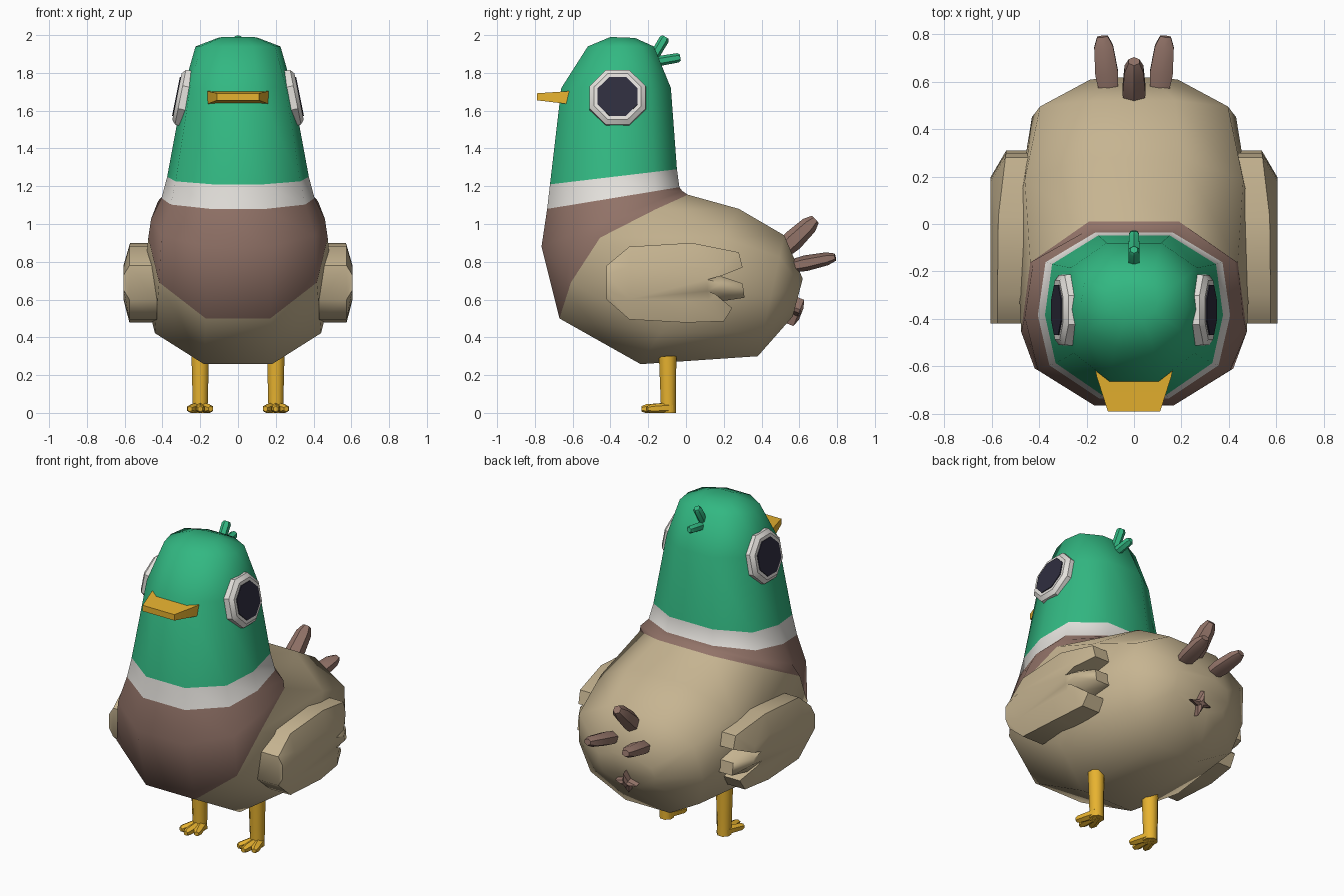
import bpy, bmesh, math
from mathutils import Vector, Matrix

cube = bpy.data.objects.get("Cube")
if cube:
    bpy.data.objects.remove(cube, do_unlink=True)


def material(name, rgb):
    lin = [((c / 255 + 0.055) / 1.055) ** 2.4 for c in rgb] + [1.0]
    m = bpy.data.materials.new(name)
    m.use_nodes = True
    m.diffuse_color = lin
    bsdf = next(n for n in m.node_tree.nodes if n.type == 'BSDF_PRINCIPLED')
    bsdf.inputs["Base Color"].default_value = lin
    bsdf.inputs["Roughness"].default_value = 0.8
    return m


GREEN = material("green", (50, 184, 130))
WHITE = material("white", (228, 225, 220))
BROWN = material("brown", (146, 115, 104))
BEIGE = material("beige", (198, 180, 145))
YELLOW = material("yellow", (233, 180, 48))
DARK = material("dark", (46, 45, 62))


def loft(name, rings, mats, band_mats=None, angle=60):
    """Join closed rings of equal point count and cap both ends."""
    bm = bmesh.new()
    vr = [[bm.verts.new(p) for p in r] for r in rings]
    n = len(rings[0])
    for k in range(len(vr) - 1):
        for i in range(n):
            j = (i + 1) % n
            f = bm.faces.new((vr[k][i], vr[k][j], vr[k + 1][j], vr[k + 1][i]))
            f.material_index = band_mats[k] if band_mats else 0
    first = bm.faces.new(vr[0][::-1])
    last = bm.faces.new(vr[-1])
    if band_mats:
        first.material_index, last.material_index = band_mats[0], band_mats[-1]
    bmesh.ops.recalc_face_normals(bm, faces=bm.faces)
    me = bpy.data.meshes.new(name)
    bm.to_mesh(me)
    bm.free()
    ob = bpy.data.objects.new(name, me)
    bpy.context.collection.objects.link(ob)
    for m in mats:
        me.materials.append(m)
    bpy.ops.object.select_all(action='DESELECT')
    ob.select_set(True)
    bpy.context.view_layer.objects.active = ob
    bpy.ops.object.shade_smooth_by_angle(angle=math.radians(angle))
    return ob


def rod(name, p0, p1, stops, mat, sides=6, flat=1.0, angle=50):
    """Prism along p0-p1; stops are (fraction along, radius) pairs."""
    p0, p1 = Vector(p0), Vector(p1)
    d = (p1 - p0).normalized()
    ref = Vector((1, 0, 0)) if abs(d.x) < 0.9 else Vector((0, 0, 1))
    u = (ref - d * ref.dot(d)).normalized()
    v = d.cross(u)
    rings = []
    for t, r in stops:
        c = p0.lerp(p1, t)
        ring = []
        for i in range(sides):
            a = 2 * math.pi * (i + 0.5) / sides
            ring.append(c + u * r * math.cos(a) + v * r * flat * math.sin(a))
        rings.append(ring)
    return loft(name, rings, [mat], angle=angle)


# Body: ten-sided sections from crown to rump
# front y, front z, back y, back z, half width, side shift y, side shift z
SECTIONS = [
    (-0.40, 1.99, -0.27, 1.985, 0.10, 0, 0),
    (-0.52, 1.94, -0.17, 1.94, 0.225, 0, 0),
    (-0.66, 1.72, -0.08, 1.72, 0.288, 0, 0),
    (-0.72, 1.21, -0.048, 1.29, 0.375, 0, 0),
    (-0.735, 1.08, -0.035, 1.195, 0.405, 0, 0),
    (-0.765, 0.88, -0.02, 1.175, 0.46, 0, 0),
    (-0.67, 0.50, 0.01, 1.155, 0.475, -0.125, 0.10),
    (-0.24, 0.258, 0.28, 1.08, 0.50, 0, 0),
    (0.38, 0.30, 0.52, 0.94, 0.43, 0, 0),
    (0.565, 0.51, 0.618, 0.71, 0.20, 0, 0),
]
ALONG = (0, 0.2, 0.5, 0.82, 1)
WIDTH = (0.36, 0.88, 1, 0.92, 0.40)
SHIFT = (0, 0.6, 1, 0.4, 0)


def section(fy, fz, by, bz, w, sy, sz):
    half = [Vector((w * k, fy + (by - fy) * t + sy * s, fz + (bz - fz) * t + sz * s))
            for t, k, s in zip(ALONG, WIDTH, SHIFT)]
    return half + [Vector((-p.x, p.y, p.z)) for p in reversed(half)]


loft("body", [section(*s) for s in SECTIONS], [GREEN, WHITE, BROWN, BEIGE],
     [0, 0, 0, 1, 2, 2, 3, 3, 3])

# Beak: tapered slab
loft("beak", [[(-w, y, z0), (w, y, z0), (w, y, z1), (-w, y, z1)]
              for y, w, z0, z1 in ((-0.60, 0.165, 1.632, 1.705),
                                   (-0.64, 0.158, 1.637, 1.702),
                                   (-0.79, 0.11, 1.655, 1.692))], [YELLOW], angle=30)

# Crest tufts
rod("crest_upper", (0, -0.18, 1.87), (0, -0.108, 1.99),
    [(0, 0.026), (0.9, 0.027), (1, 0.018)], GREEN)
rod("crest_lower", (0, -0.16, 1.86), (0, -0.03, 1.882),
    [(0, 0.027), (0.9, 0.025), (1, 0.016)], GREEN)

# Tail feathers
FEATHER = [(0, 0.045), (0.35, 0.056), (0.82, 0.046), (1, 0.026)]
rod("tail_feather_top", (0, 0.50, 0.85), (0, 0.685, 1.025), FEATHER, BROWN)
for s, side in ((1, "left"), (-1, "right")):
    rod("tail_feather_" + side, (s * 0.105, 0.55, 0.775), (s * 0.133, 0.79, 0.825),
        FEATHER, BROWN, flat=0.75)

# Star under the tail
star = []
for lift, size in ((-0.03, 1.0), (0.016, 1.0), (0.03, 0.45)):
    ring = []
    for i in range(8):
        r = (0.075 if i % 2 == 0 else 0.026) * size
        a = math.pi * i / 4
        p = Vector((r * math.cos(a), lift, r * math.sin(a)))
        ring.append(Matrix.Rotation(math.radians(-22), 3, 'X') @ p + Vector((0, 0.582, 0.535)))
    star.append(ring)
loft("tail_star", star, [BROWN], angle=30)

# Wing outline (y, z) with three feather tips at the back
WING = [(-0.42, 0.60), (-0.42, 0.78), (-0.30, 0.88), (0.03, 0.90), (0.28, 0.85),
        (0.30, 0.77), (0.18, 0.725), (0.30, 0.685), (0.31, 0.61), (0.18, 0.59),
        (0.245, 0.555), (0.20, 0.485), (0.0, 0.478), (-0.30, 0.495)]
for s, side in ((1, "left"), (-1, "right")):
    inner = [(s * 0.43, y, z) for y, z in WING]
    rim = [(s * (0.575 - 0.12 * max(y, 0)), y, z) for y, z in WING]
    outer = [(s * 0.605, y * 0.63 if y > 0 else y, 0.69 + (z - 0.69) * 0.45) for y, z in WING]
    loft("wing_" + side, [inner, rim, outer], [BEIGE], angle=50)

    # Eye: white octagon with a thin dark plate, tilted along the head
    n = Vector((s, 0, 0.2)).normalized()
    c = Vector((s * 0.288, -0.362, 1.668))
    rod("eye_white_" + side, c - n * 0.04, c + n * 0.036,
        [(0, 0.163), (0.75, 0.16), (1, 0.135)], WHITE, sides=8, angle=30)
    rod("pupil_" + side, c + n * 0.034, c + n * 0.041,
        [(0, 0.114), (1, 0.114)], DARK, sides=8, angle=30)

    # Leg and three toes
    x = s * 0.2
    rod("leg_" + side, (x, -0.097, 0.30), (x, -0.093, 0.0),
        [(0, 0.05), (0.6, 0.045), (0.85, 0.043), (1, 0.043)], YELLOW, sides=8)
    for toe, dx, ty in (("inner", -0.055, -0.205), ("middle", 0, -0.235), ("outer", 0.055, -0.205)):
        rod("toe_%s_%s" % (toe, side), (x + s * dx * 0.2, -0.08, 0.027),
            (x + s * dx, ty, 0.021),
            [(0, 0.030), (0.85, 0.025), (1, 0.015)], YELLOW, flat=0.95)
